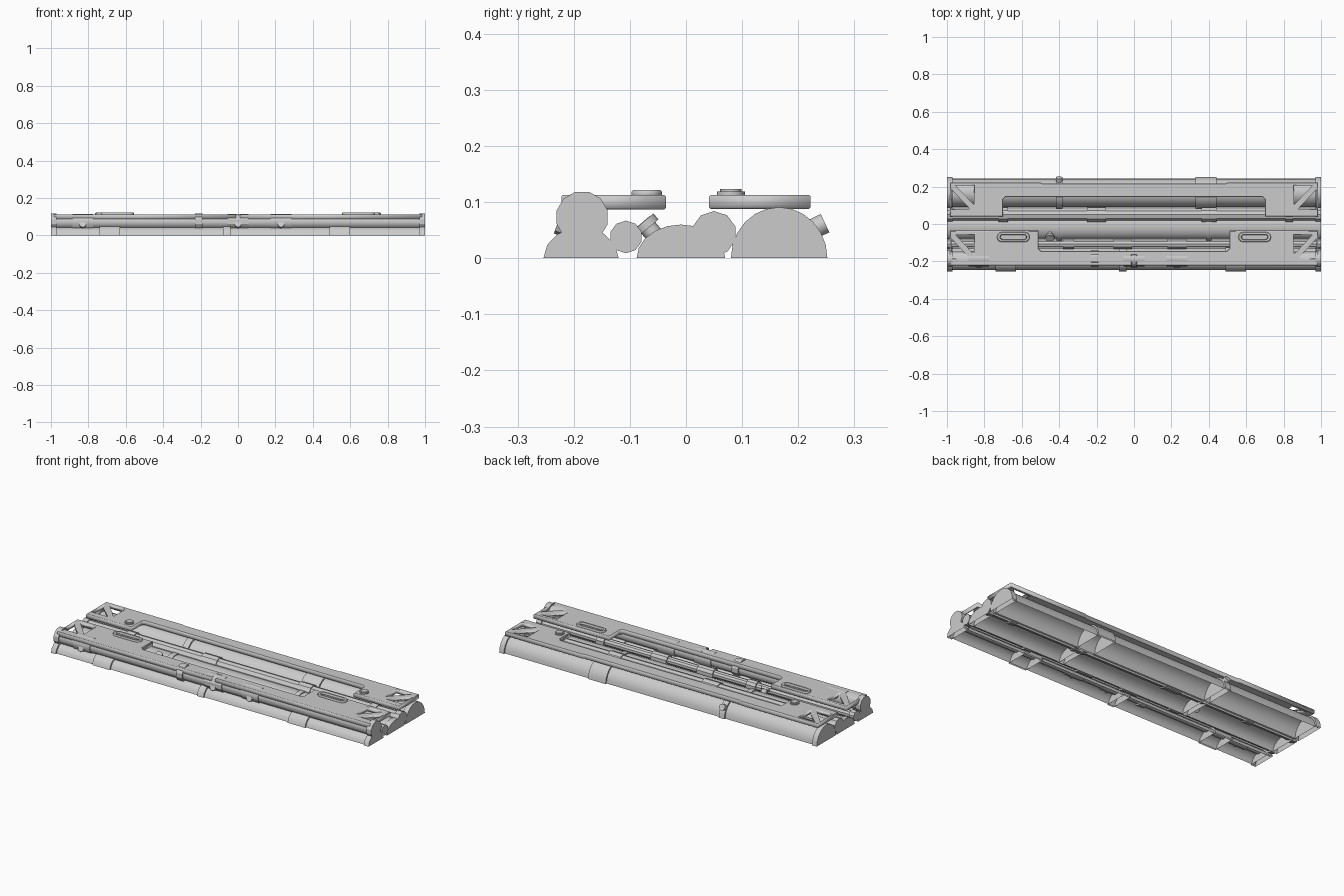
import bpy, bmesh
from math import cos, sin, pi, radians

if "Cube" in bpy.data.objects:
    bpy.data.objects.remove(bpy.data.objects["Cube"])


def smooth(ob, angle=30):
    bpy.ops.object.select_all(action='DESELECT')
    ob.select_set(True)
    bpy.context.view_layer.objects.active = ob
    bpy.ops.object.shade_smooth_by_angle(angle=radians(angle))


def tube(name, x0, x1, y, z, ry, rz=None, n=16, half=False, caps=True):
    """Pipe section along x; half sections are open underneath."""
    rz = rz or ry
    bm = bmesh.new()
    count = n + 1 if half else n
    span = pi if half else 2 * pi
    off = 0 if half else pi / n
    rings = []
    for x in (x0, x1):
        rings.append([bm.verts.new((x, y + ry * cos(off + span * i / n),
                                    max(0, z + rz * sin(off + span * i / n))))
                      for i in range(count)])
    a, b = rings
    for i in range(n):
        j = (i + 1) % count
        bm.faces.new((a[i], a[j], b[j], b[i]))
    if caps:
        bm.faces.new(a[::-1])
        bm.faces.new(b)
    bmesh.ops.recalc_face_normals(bm, faces=bm.faces)
    me = bpy.data.meshes.new(name)
    bm.to_mesh(me)
    bm.free()
    ob = bpy.data.objects.new(name, me)
    bpy.context.collection.objects.link(ob)
    smooth(ob)
    return ob


def pipe(name, y, z, ry, rz, collars, grow, n, half):
    """Pipe body, two end flanges and collars given as (centre x, width)."""
    tube(name, -0.99, 0.99, y, z, ry, rz, n, half, False)
    for x, w in collars + [(-0.985, 0.03), (0.985, 0.03)]:
        tube(name + "_collar", x - w / 2, x + w / 2, y, z,
             ry + grow, rz + grow, n, half)


def cylinder(name, loc, r, depth, rot=(0, 0, 0), n=12):
    bpy.ops.mesh.primitive_cylinder_add(vertices=n, radius=r, depth=depth,
                                        location=loc, rotation=rot)
    ob = bpy.context.object
    ob.name = name
    smooth(ob, 40)
    return ob


def plate(name, outlines, z0, z1, bevel=0.003):
    """Flat plate with holes: the first outline is the rim."""
    cu = bpy.data.curves.new(name, 'CURVE')
    cu.dimensions = '2D'
    cu.fill_mode = 'BOTH'
    cu.extrude = (z1 - z0) / 2 - bevel
    cu.bevel_depth = bevel
    cu.bevel_resolution = 0
    cu.offset = -bevel
    for pts in outlines:
        sp = cu.splines.new('POLY')
        sp.points.add(len(pts) - 1)
        for p, (x, y) in zip(sp.points, pts):
            p.co = (x, y, 0, 1)
        sp.use_cyclic_u = True
    ob = bpy.data.objects.new(name, cu)
    bpy.context.collection.objects.link(ob)
    ob.location.z = (z0 + z1) / 2
    bpy.ops.object.select_all(action='DESELECT')
    ob.select_set(True)
    bpy.context.view_layer.objects.active = ob
    bpy.ops.object.convert(target='MESH')


def brace_holes(y0, y1):
    """Two triangular openings at each end, leaving a diagonal brace."""
    xo, xi, g = 0.975, 0.855, 0.022
    out = []
    for s in (-1, 1):
        out.append([(s * xo, y0), (s * xo, y1 - g), (s * (xi + g), y0)])
        out.append([(s * xi, y1), (s * (xo - g), y1), (s * xi, y0 + g)])
    return out


def stadium(cx, cy, hl, r, n=6):
    return [(cx + s * (hl - r) + r * cos(t), cy + r * sin(t))
            for s, a in ((1, -pi / 2), (-1, pi / 2))
            for t in [a + pi * i / n for i in range(n + 1)]]


# Pipes sunk into the floor
pipe("front_floor_pipe", -0.187, 0, 0.058, 0.046,
     [(-0.685, 0.11), (0.545, 0.11), (-0.06, 0.04)], 0.009, 7, True)
pipe("middle_floor_pipe", -0.009, 0, 0.074, 0.055,
     [(-0.4, 0.03), (0.4, 0.03)], 0.005, 10, True)
pipe("back_floor_pipe", 0.166, 0, 0.077, 0.082,
     [(-0.4, 0.035), (0.385, 0.11)], 0.009, 12, True)

# Full round pipes
pipe("front_upper_pipe", -0.185, 0.073, 0.039, 0.039,
     [(-0.21, 0.04)], 0.008, 12, False)
pipe("front_thin_pipe", -0.107, 0.038, 0.021, 0.021,
     [(-0.35, 0.06), (-0.06, 0.1), (0.23, 0.1), (0.6, 0.05)], 0.008, 10, False)
pipe("back_thin_pipe", 0.05, 0.044, 0.034, 0.034,
     [(-0.2, 0.1), (0.4, 0.08), (0.83, 0.04), (-0.7, 0.05)], 0.006, 10, False)

# Couplings and drain stubs on the front pipe
for x in (-0.83, 0.0, 0.23):
    tube("front_coupling", x - 0.055, x + 0.055, -0.185, 0.073, 0.043, n=12)
    cylinder("front_drain_stub", (x, -0.213, 0.055), 0.018, 0.035,
             (radians(70), 0, 0), 8)

# Slanted valve between the plates
cylinder("valve_body", (-0.45, -0.062, 0.048), 0.016, 0.045, (radians(40), 0, 0))
cylinder("valve_cap", (-0.45, -0.072, 0.059), 0.024, 0.014, (radians(40), 0, 0))
cylinder("back_stub", (-0.4, 0.232, 0.055), 0.018, 0.035, (radians(-65), 0, 0))

# Walkway plates, each with a wide notch on its inner side
plate("front_plate", [[(-0.985, -0.222), (-0.012, -0.222), (-0.012, -0.165),
                       (0.012, -0.165), (0.012, -0.222), (0.985, -0.222),
                       (0.985, -0.036), (0.51, -0.036), (0.51, -0.132),
                       (0.495, -0.145), (-0.495, -0.145), (-0.51, -0.132),
                       (-0.51, -0.036), (-0.985, -0.036)]]
      + brace_holes(-0.185, -0.058)
      + [stadium(s * 0.645, -0.07, 0.07, 0.013) for s in (-1, 1)], 0.087, 0.113)
plate("back_plate", [[(-0.985, 0.041), (-0.7, 0.041), (-0.7, 0.132),
                      (-0.687, 0.145), (0.687, 0.145), (0.7, 0.132),
                      (0.7, 0.041), (0.985, 0.041), (0.985, 0.222),
                      (0.5, 0.222), (0.49, 0.217), (-0.49, 0.217),
                      (-0.5, 0.222), (-0.985, 0.222)]]
      + brace_holes(0.08, 0.205), 0.088, 0.113)
plate("notch_bridge", [[(-0.014, -0.215), (0.014, -0.215), (0.014, -0.16),
                        (-0.014, -0.16)]], 0.087, 0.102)

# Raised slot rims and round knobs
for s in (-1, 1):
    plate("slot_rim", [stadium(s * 0.645, -0.07, 0.088, 0.027),
                       stadium(s * 0.645, -0.07, 0.07, 0.012)], 0.108, 0.122)
    plate("slot_floor", [stadium(s * 0.645, -0.07, 0.072, 0.015)], 0.092, 0.106)
    cylinder("knob_base", (s * 0.74, 0.08, 0.114), 0.025, 0.01)
    cylinder("knob_top", (s * 0.74, 0.08, 0.119), 0.019, 0.008)
